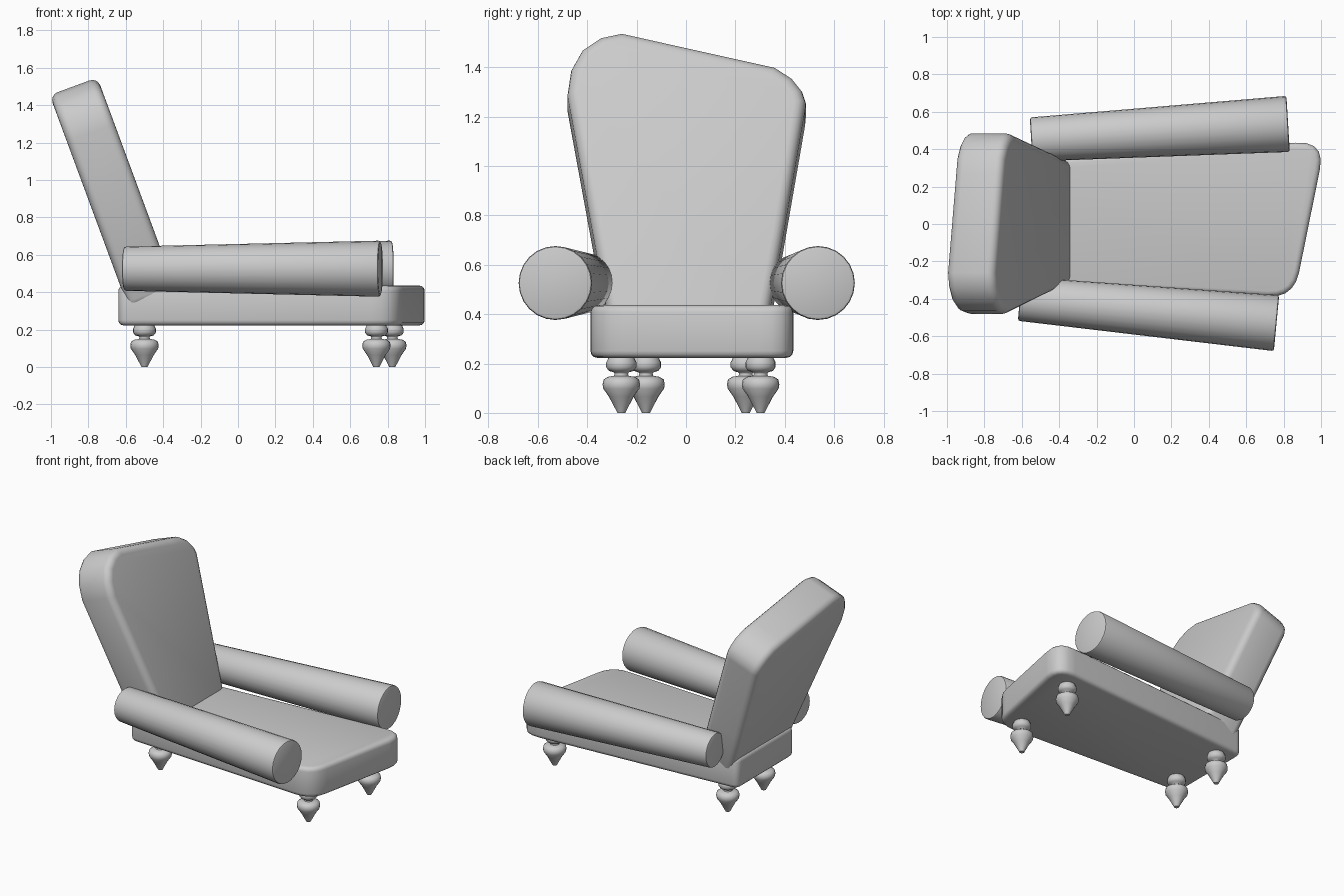
import bpy, bmesh, math
from mathutils import Vector

if "Cube" in bpy.data.objects:
    bpy.data.objects.remove(bpy.data.objects["Cube"])


def finish(name, bm, bevel=0.0, segments=3, smooth=35):
    """Turn a bmesh into a named object with rounded edges and smooth shading."""
    bmesh.ops.recalc_face_normals(bm, faces=bm.faces)
    me = bpy.data.meshes.new(name)
    bm.to_mesh(me)
    bm.free()
    ob = bpy.data.objects.new(name, me)
    bpy.context.collection.objects.link(ob)
    if bevel:
        m = ob.modifiers.new("rounding", 'BEVEL')
        m.width, m.segments = bevel, segments
        m.limit_method, m.angle_limit = 'ANGLE', math.radians(50)
    bpy.ops.object.select_all(action='DESELECT')
    ob.select_set(True)
    bpy.context.view_layer.objects.active = ob
    if bevel:
        bpy.ops.object.modifier_apply(modifier="rounding")
    bpy.ops.object.shade_smooth_by_angle(angle=math.radians(smooth))
    return ob


def prism(points, offset):
    """Extrude a closed outline along a vector."""
    bm = bmesh.new()
    f = bm.faces.new([bm.verts.new(p) for p in points])
    r = bmesh.ops.extrude_face_region(bm, geom=[f], use_keep_orig=True)
    verts = [v for v in r['geom'] if isinstance(v, bmesh.types.BMVert)]
    bmesh.ops.translate(bm, verts=verts, vec=offset)
    return bm


def rounded(corners, steps=5):
    """Round each (x, y, cut) corner with a quadratic arc."""
    out = []
    for i, (x, y, d) in enumerate(corners):
        p = Vector((x, y))
        a = p + (Vector(corners[i - 1][:2]) - p).normalized() * d
        b = p + (Vector(corners[(i + 1) % len(corners)][:2]) - p).normalized() * d
        for k in range(steps + 1):
            t = k / steps
            out.append(a * (1 - t) ** 2 + p * 2 * t * (1 - t) + b * t * t)
    return out


# seat: skewed slab, narrower at the rear, big rounded front corners
seat = rounded([(-0.64, -0.31, 0.05), (0.855, -0.395, 0.14),
                (1.025, 0.445, 0.16), (-0.64, 0.335, 0.05)])
finish("seat", prism([(p.x, p.y, 0.223) for p in seat], (0, 0, 0.213)), 0.028)

# backrest: lopsided outline (y, z) on the leaning front plane
outline = [(-0.315, 0.40), (0.335, 0.40), (0.39, 0.71), (0.482, 1.24), (0.485, 1.20 + 0.07),
           (0.47, 1.315), (0.43, 1.365), (0.36, 1.41), (0.27, 1.43), (-0.26, 1.548),
           (-0.345, 1.53), (-0.42, 1.48), (-0.465, 1.40), (-0.48, 1.30)]
front = [(-0.34 - 0.37 * (z - 0.435), y, z) for y, z in outline]
finish("backrest", prism(front, (-0.255, 0, -0.094)), 0.045, 4)


# arms: tapered rolls
def arm(name, rear, tip):
    a, b = Vector(rear), Vector(tip)
    bm = bmesh.new()
    bmesh.ops.create_cone(bm, cap_ends=True, segments=24, radius1=0.118,
                          radius2=0.15, depth=(b - a).length)
    rot = (b - a).to_track_quat('Z', 'Y').to_matrix().to_4x4()
    bmesh.ops.transform(bm, matrix=rot, verts=bm.verts)
    bmesh.ops.translate(bm, verts=bm.verts, vec=(a + b) / 2)
    finish(name, bm, 0.012, 2)


arm("arm_front", (-0.61, -0.40, 0.526), (0.762, -0.53, 0.526))
arm("arm_rear", (-0.55, 0.452, 0.526), (0.824, 0.535, 0.526))

# legs: turned spindles
PROFILE = [(0, 0), (0.016, 0), (0.022, 0.012), (0.05, 0.065), (0.073, 0.098), (0.076, 0.115),
           (0.072, 0.135), (0.055, 0.146), (0.03, 0.15), (0.027, 0.158), (0.03, 0.164),
           (0.05, 0.17), (0.061, 0.185), (0.061, 0.205), (0.055, 0.216), (0.05, 0.23), (0, 0.23)]


def leg(name, x, y):
    bm = bmesh.new()
    vs = [bm.verts.new((r, 0, z)) for r, z in PROFILE]
    es = [bm.edges.new(pair) for pair in zip(vs, vs[1:])]
    bmesh.ops.spin(bm, geom=vs + es, cent=(0, 0, 0), axis=(0, 0, 1),
                   angle=math.tau, steps=20, use_duplicate=False)
    bmesh.ops.remove_doubles(bm, verts=bm.verts, dist=1e-4)
    bmesh.ops.translate(bm, verts=bm.verts, vec=(x, y, 0))
    finish(name, bm, smooth=50)


for name, x, y in (("front_leg_a", 0.74, -0.262), ("front_leg_b", 0.825, 0.302),
                   ("back_leg_a", -0.5, -0.162), ("back_leg_b", -0.5, 0.242)):
    leg(name, x, y)
